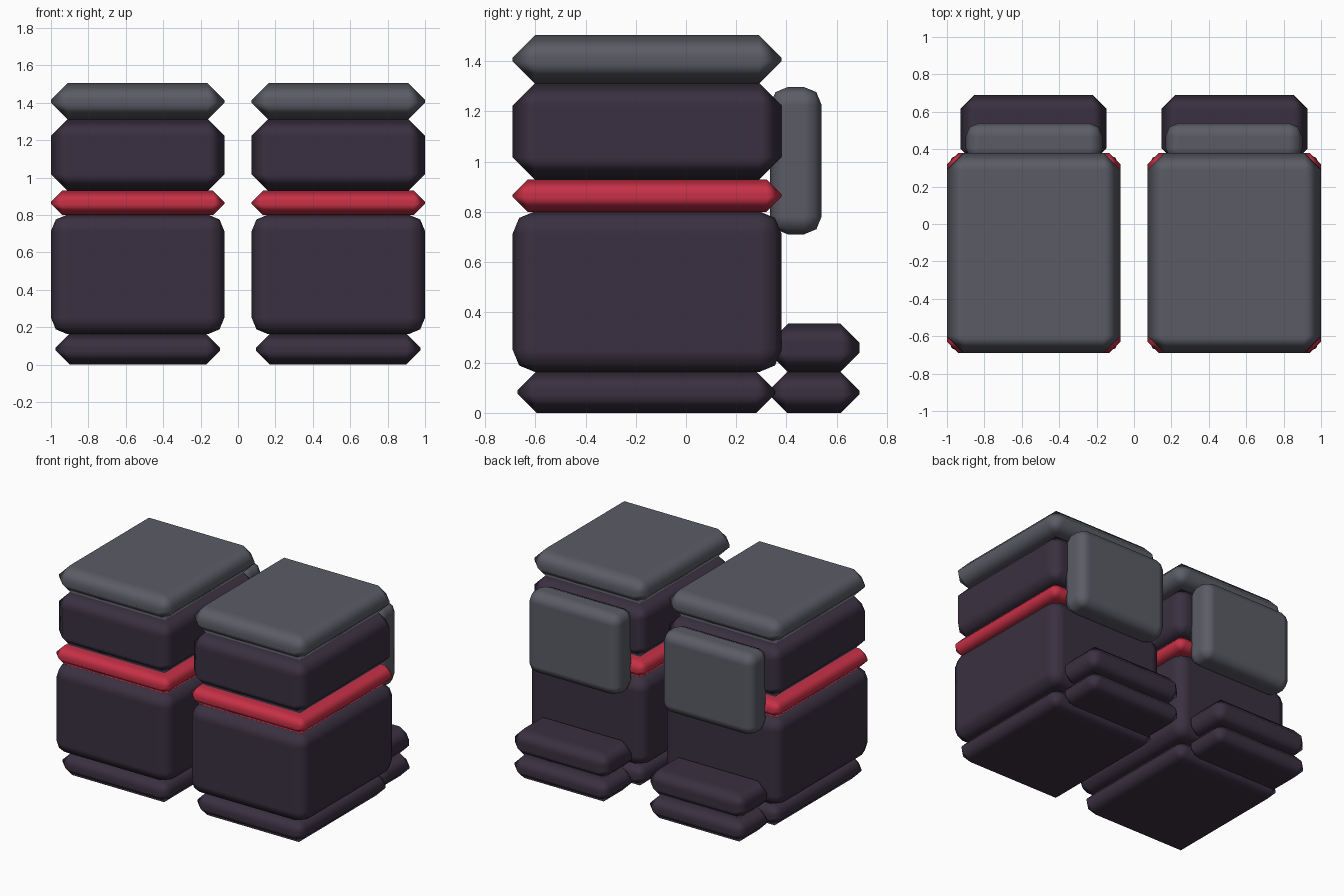
import bpy

if "Cube" in bpy.data.objects:
    bpy.data.objects.remove(bpy.data.objects["Cube"])


def material(name, color):
    m = bpy.data.materials.new(name)
    m.diffuse_color = (*color, 1)
    m.use_nodes = True
    m.node_tree.nodes["Principled BSDF"].inputs["Base Color"].default_value = m.diffuse_color
    return m


PURPLE = material("dark purple", (0.042, 0.030, 0.052))
RED = material("red", (0.57, 0.030, 0.061))
GREY = material("grey", (0.105, 0.107, 0.131))


def block(name, x, y, z, bevel, segments, mat):
    """Bevelled box spanning the given x, y and z ranges."""
    bpy.ops.mesh.primitive_cube_add(size=1)
    ob = bpy.context.object
    ob.name = name
    ob.data.name = name
    spans = (x, y, z)
    ob.location = [(a + b) / 2 for a, b in spans]
    ob.scale = [b - a for a, b in spans]
    bpy.ops.object.transform_apply(location=True, rotation=False, scale=True)
    ob.data.materials.append(mat)
    bpy.ops.object.shade_smooth()
    mod = ob.modifiers.new("soft edges", 'BEVEL')
    mod.width = bevel
    mod.segments = segments
    mod.limit_method = 'NONE'
    mod.harden_normals = True
    return ob


# name, inner and outer x, y range, z range, bevel, segments, material
PARTS = [
    # stacked leg sections
    ("sole", (0.095, 0.975), (-0.67, 0.355), (0.0, 0.165), 0.075, 1, PURPLE),
    ("lower_leg", (0.073, 1.0), (-0.69, 0.38), (0.163, 0.802), 0.088, 2, PURPLE),
    ("red_band", (0.073, 1.0), (-0.69, 0.38), (0.80, 0.93), 0.06, 1, RED),
    ("upper_leg", (0.073, 1.0), (-0.69, 0.38), (0.93, 1.312), 0.088, 1, PURPLE),
    ("top_cap", (0.073, 1.0), (-0.69, 0.38), (1.31, 1.505), 0.09, 1, GREY),
    # toe and knee plates
    ("toe_bottom", (0.148, 0.928), (0.33, 0.69), (0.0, 0.162), 0.073, 1, PURPLE),
    ("toe_top", (0.148, 0.928), (0.33, 0.69), (0.162, 0.355), 0.076, 1, PURPLE),
    ("knee_plate", (0.168, 0.90), (0.335, 0.54), (0.71, 1.298), 0.072, 2, GREY),
]

# both legs, mirrored across x = 0
for side, label in ((-1, "left"), (1, "right")):
    for name, x, y, z, bevel, seg, mat in PARTS:
        xs = tuple(sorted((side * x[0], side * x[1])))
        block(f"{label}_{name}", xs, y, z, bevel, seg, mat)
